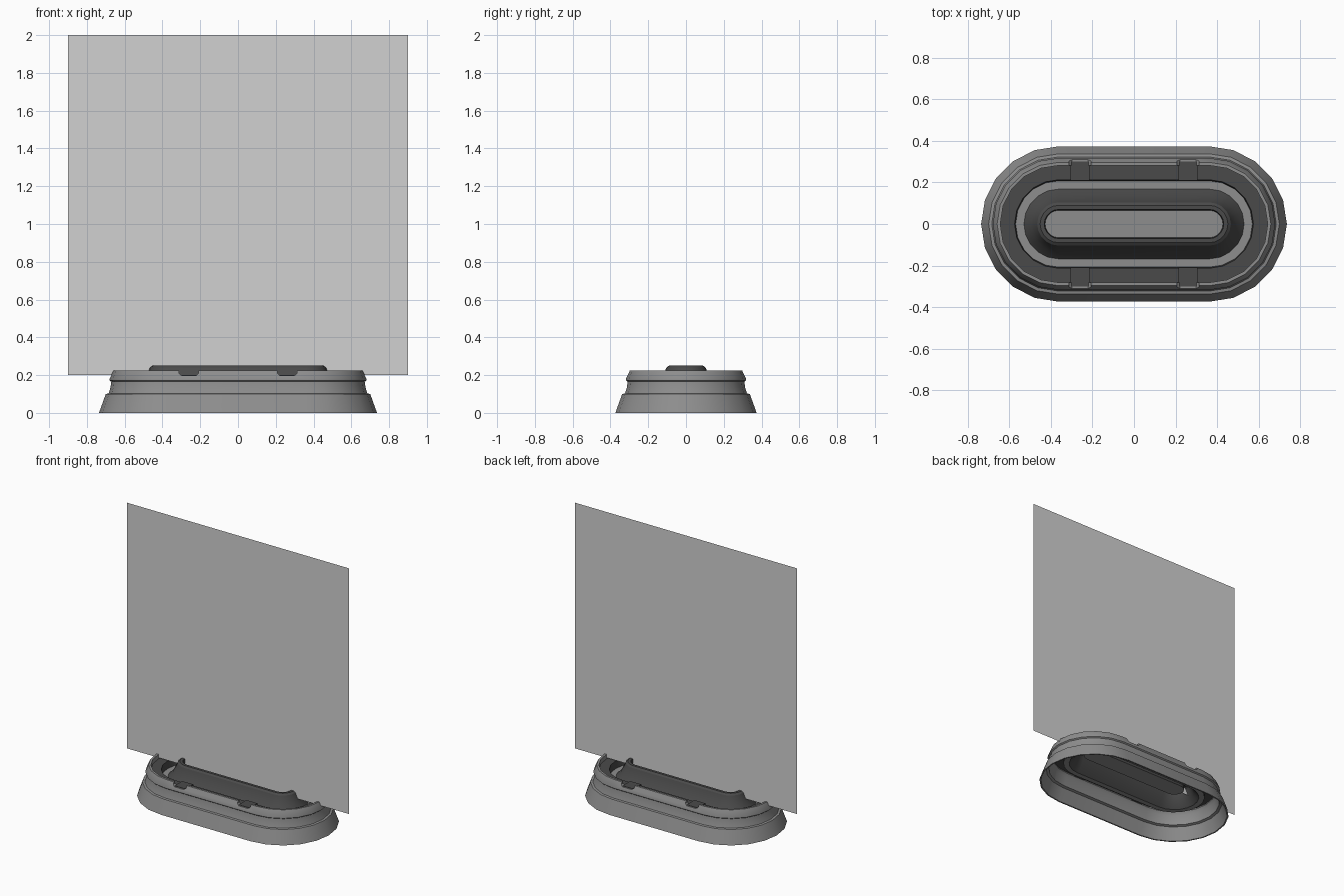
import bpy, bmesh, math

if "Cube" in bpy.data.objects:
    bpy.data.objects.remove(bpy.data.objects["Cube"])

HALF = 0.362   # half length of the straight middle of every oval
SEG = 10       # facets on each rounded end


def material(name, v):
    m = bpy.data.materials.new(name)
    m.diffuse_color = (v, v, v, 1)
    m.use_nodes = True
    m.node_tree.nodes["Principled BSDF"].inputs["Base Color"].default_value = m.diffuse_color
    return m


GREY = material("mid grey", 0.27)
DARK = material("dark grey", 0.068)
LIGHT = material("light grey", 0.64)


def add_object(name, bm, mat, smooth=True):
    bmesh.ops.recalc_face_normals(bm, faces=bm.faces[:])
    me = bpy.data.meshes.new(name)
    bm.to_mesh(me)
    bm.free()
    ob = bpy.data.objects.new(name, me)
    bpy.context.collection.objects.link(ob)
    me.materials.append(mat)
    if smooth:
        bpy.ops.object.select_all(action='DESELECT')
        ob.select_set(True)
        bpy.context.view_layer.objects.active = ob
        bpy.ops.object.shade_smooth_by_angle(angle=math.radians(28))
    return ob


def oval(r, z):
    pts = []
    for side in (1, -1):
        for i in range(SEG + 1):
            a = -math.pi / 2 + math.pi * i / SEG
            pts.append((side * (HALF + r * math.cos(a)), side * r * math.sin(a), z))
    return pts


def oval_sweep(name, profile, mat, closed=False, cap=False):
    """Sweep a (radius, height) profile round the oval."""
    bm = bmesh.new()
    rings = [[bm.verts.new(p) for p in oval(r, z)] for r, z in profile]
    n = len(rings[0])
    pairs = list(zip(rings, rings[1:]))
    if closed:
        pairs.append((rings[-1], rings[0]))
    for a, b in pairs:
        for i in range(n):
            j = (i + 1) % n
            bm.faces.new((a[i], a[j], b[j], b[i]))
    if cap:
        bm.faces.new(rings[-1])
    return add_object(name, bm, mat)


# Outer housing, hollow and open underneath
shell = oval_sweep("outer_housing", [
    (.374, 0), (.338, .1), (.323, .103), (.313, .135), (.309, .165),
    (.318, .172), (.318, .180), (.297, .225), (.282, .225),
    (.282, .185), (.297, .165), (.310, .098), (.328, .092), (.364, 0)], GREY, closed=True)

# Notches through the rim, one tapered cutter for each
bm = bmesh.new()
for sx in (-1, 1):
    for sy in (-1, 1):
        x = sx * 0.26
        outline = [(-.052, .26), (-.052, .21), (-.038, .197),
                   (.038, .197), (.052, .21), (.052, .26)]
        ends = [[bm.verts.new((x + u, sy * y, z)) for u, z in outline] for y in (.25, .36)]
        bm.faces.new(ends[0])
        bm.faces.new(ends[1])
        for i in range(6):
            j = (i + 1) % 6
            bm.faces.new((ends[0][i], ends[0][j], ends[1][j], ends[1][i]))
cutter = add_object("notch_cutter", bm, DARK, smooth=False)
mod = shell.modifiers.new("notches", 'BOOLEAN')
mod.operation = 'DIFFERENCE'
mod.solver = 'EXACT'
mod.object = cutter
bpy.ops.object.select_all(action='DESELECT')
bpy.context.view_layer.objects.active = shell
shell.select_set(True)
bpy.ops.object.modifier_apply(modifier=mod.name)
bpy.data.objects.remove(cutter)

# Dark tray inside the rim, then the lower grey ledge
oval_sweep("inner_tray", [(.284, .192), (.213, .192), (.208, .14)], DARK)
oval_sweep("lower_ledge", [(.209, .14), (.168, .14)], GREY)

# Raised dark emitter ridge with a sunken grey slot
oval_sweep("emitter_ridge", [(.169, .139), (.135, .175), (.110, .225), (.104, .24),
                             (.090, .25), (.070, .25), (.066, .2)], DARK)
oval_sweep("slot_floor", [(.067, .2), (.03, .2)], GREY, cap=True)

# Clips lying across the tray, in line with the notches
for sx in (-1, 1):
    for sy in (-1, 1):
        bm = bmesh.new()
        bmesh.ops.create_cube(bm, size=1)
        for v in bm.verts:
            v.co.x = sx * .26 + v.co.x * .09
            v.co.y = sy * .255 + v.co.y * .09
            v.co.z = .193 + v.co.z * .014
        add_object("tray_clip", bm, DARK, smooth=False)

# Upright projected sheet
bm = bmesh.new()
bm.faces.new([bm.verts.new(p) for p in
              ((-.9, 0, .2), (.9, 0, .2), (.9, 0, 2), (-.9, 0, 2))])
add_object("projection_sheet", bm, LIGHT, smooth=False)
